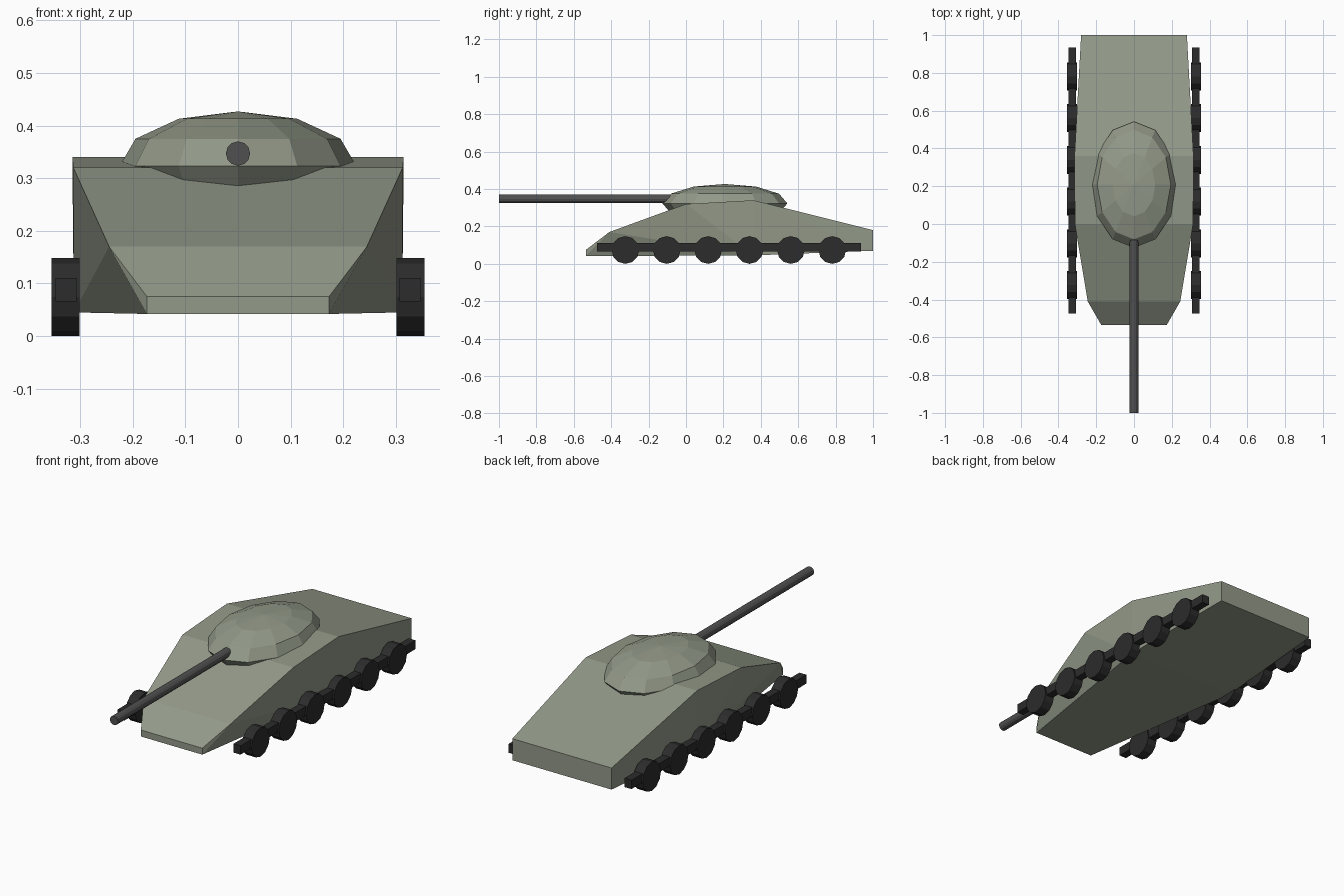
import bpy, bmesh
from math import pi

if "Cube" in bpy.data.objects:
    bpy.data.objects.remove(bpy.data.objects["Cube"])


def material(name, rgb):
    m = bpy.data.materials.new(name)
    m.diffuse_color = (*rgb, 1)
    m.use_nodes = True
    m.node_tree.nodes["Principled BSDF"].inputs["Base Color"].default_value = m.diffuse_color
    return m


GREEN = material("olive", (0.29, 0.32, 0.25))
STEEL = material("gun_steel", (0.08, 0.08, 0.08))
RUBBER = material("rubber", (0.025, 0.025, 0.025))


def finish(name, mat):
    ob = bpy.context.object
    ob.name = name
    ob.data.materials.append(mat)
    return ob


def cylinder(name, loc, radius, depth, rot, mat):
    bpy.ops.mesh.primitive_cylinder_add(vertices=12, radius=radius, depth=depth,
                                        location=loc, rotation=rot)
    return finish(name, mat)


# Hull: faceted wedge body, hull around the deck and floor outlines (half width, y, z)
deck = [(0.173, -0.535, 0.075), (0.245, -0.41, 0.17), (0.313, 0.0, 0.32),
        (0.315, 0.36, 0.34), (0.28, 1.0, 0.18)]
floor = [(0.173, -0.535, 0.042), (0.312, 0.36, 0.045), (0.28, 1.0, 0.07)]
bm = bmesh.new()
for x, y, z in deck + floor:
    for side in (-1, 1):
        bm.verts.new((side * x, y, z))
bmesh.ops.convex_hull(bm, input=bm.verts[:])
bmesh.ops.dissolve_limit(bm, angle_limit=0.005, verts=bm.verts[:], edges=bm.edges[:])
bmesh.ops.recalc_face_normals(bm, faces=bm.faces[:])
mesh = bpy.data.meshes.new("hull")
bm.to_mesh(mesh)
bm.free()
mesh.materials.append(GREEN)
bpy.context.collection.objects.link(bpy.data.objects.new("hull", mesh))

# Turret: flattened low-poly dome
bpy.ops.mesh.primitive_uv_sphere_add(segments=12, ring_count=6, radius=1,
                                     location=(0, 0.208, 0.323))
bpy.context.object.scale = (0.225, 0.334, 0.104)
finish("turret", GREEN)

# Gun barrel
cylinder("gun_barrel", (0, -0.53, 0.347), 0.023, 0.94, (pi / 2, 0, 0), STEEL)

# Running gear: a track bar and six road wheels on each side
for label, side in (("left", -1), ("right", 1)):
    bpy.ops.mesh.primitive_cube_add(size=1, location=(side * 0.327, 0.23, 0.088))
    bpy.context.object.scale = (0.04, 1.41, 0.045)
    finish(f"{label}_track_bar", RUBBER)
    for i in range(6):
        cylinder(f"{label}_road_wheel_{i + 1}", (side * 0.328, -0.324 + i * 0.2212, 0.074),
                 0.074, 0.053, (0, pi / 2, 0), RUBBER)
